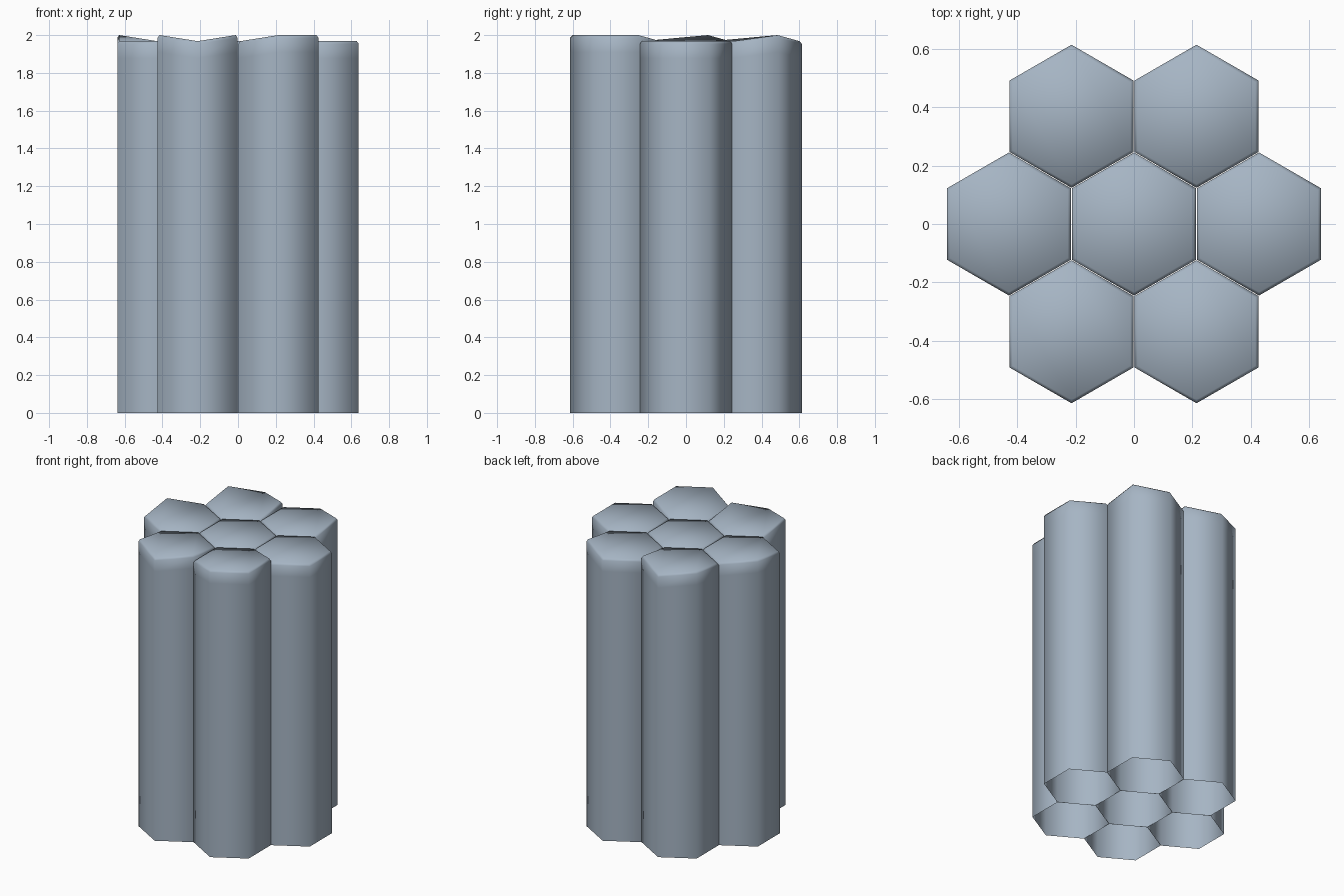
import bpy, bmesh
from math import cos, sin, radians

if "Cube" in bpy.data.objects:
    bpy.data.objects.remove(bpy.data.objects["Cube"])

RADIUS, PITCH, LOW, HIGH = 0.2445, 0.4275, 1.968, 2.0

# column name -> (direction around the centre or None, corner angles raised to full height)
COLUMNS = {
    "centre_column": (None, ()),
    "right_column": (0, ()),
    "back_right_column": (60, (30,)),
    "back_left_column": (120, (150, 30)),
    "left_column": (180, (150,)),
    "front_left_column": (240, (330, 210)),
    "front_right_column": (300, (270, 330, 30)),
}

# slate blue-grey stone
stone = bpy.data.materials.new("slate")
stone.diffuse_color = (0.38, 0.46, 0.55, 1)
stone.use_nodes = True
stone.node_tree.nodes["Principled BSDF"].inputs["Base Color"].default_value = stone.diffuse_color


def hex_column(name, direction, raised):
    """Six-sided shell, open at the bottom, with a softened rim and uneven cap."""
    cx = cy = 0.0
    if direction is not None:
        cx = PITCH * cos(radians(direction))
        cy = PITCH * sin(radians(direction)) * 0.995
    bm = bmesh.new()

    def ring(radius, height):
        return [bm.verts.new((cx + radius * cos(radians(a)),
                              cy + radius * sin(radians(a)), height(a)))
                for a in range(30, 390, 60)]

    def top(a):
        return HIGH if a % 360 in raised else LOW

    # foot, shoulder, rim and cap outline
    rings = [ring(RADIUS, lambda a: 0.0),
             ring(RADIUS, lambda a: top(a) - 0.09),
             ring(RADIUS, lambda a: top(a) - 0.014),
             ring(RADIUS - 0.012, top)]
    for low, high in zip(rings, rings[1:]):
        for i in range(6):
            j = (i + 1) % 6
            bm.faces.new((low[i], low[j], high[j], high[i]))
    bmesh.ops.triangulate(bm, faces=[bm.faces.new(rings[-1])])
    for f in bm.faces:
        f.smooth = True
    mesh = bpy.data.meshes.new(name)
    bm.to_mesh(mesh)
    bm.free()
    mesh.materials.append(stone)
    bpy.context.collection.objects.link(bpy.data.objects.new(name, mesh))


for name, (direction, raised) in COLUMNS.items():
    hex_column(name, direction, raised)
